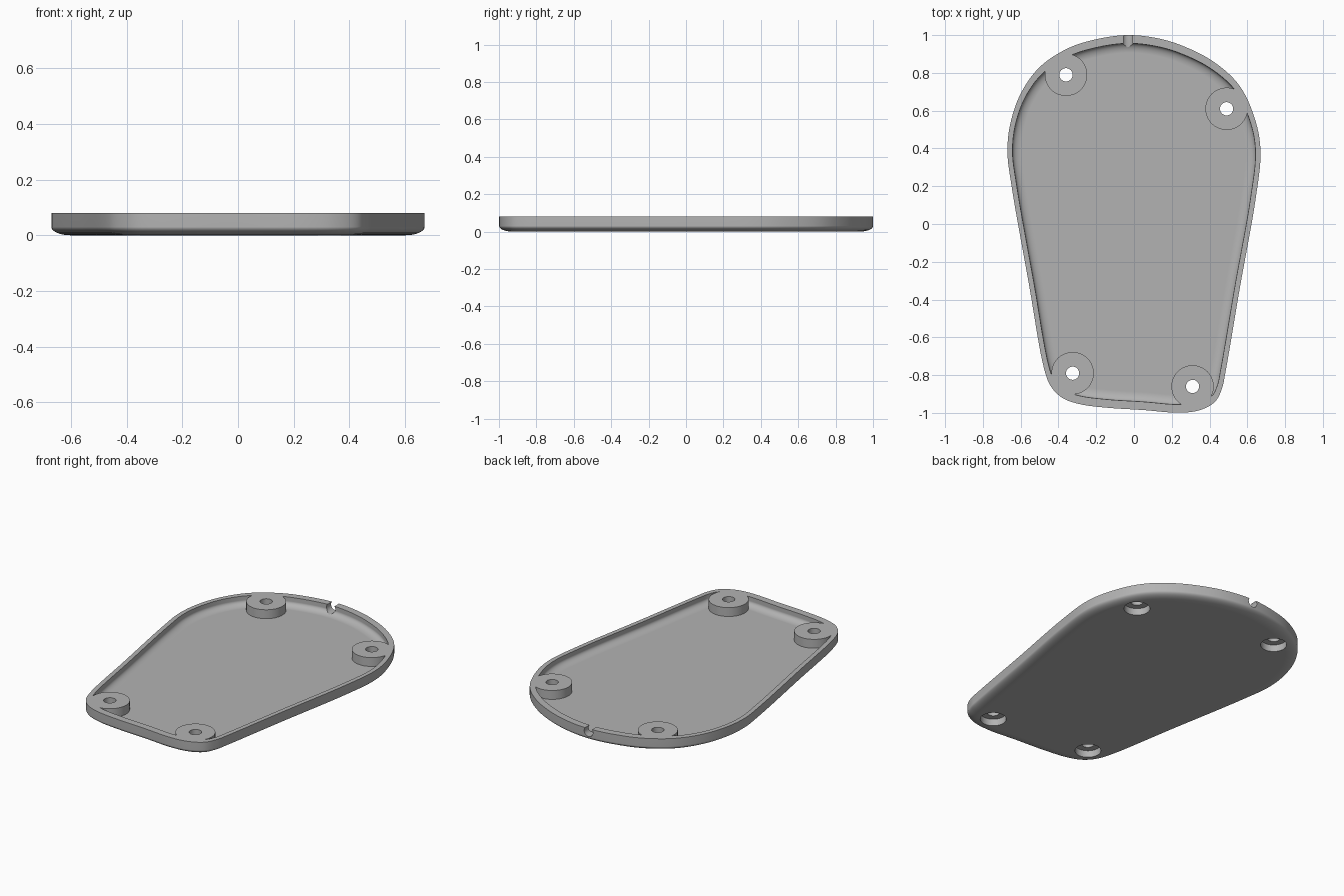
import bpy
import bmesh
import math
from mathutils import Vector

default = bpy.data.objects.get("Cube")
if default:
    bpy.data.objects.remove(default)

HEIGHT = 0.08
FLOOR = 0.025
CORNER_WIDTH, CORNER_HEIGHT = 0.07, 0.03

# Plan outline, anticlockwise from the middle of the back
OUTLINE = [Vector(p) for p in (
    (-.04, 1), (-.2, .978), (-.35, .93), (-.5, .83), (-.6, .69), (-.655, .53),
    (-.67, .38), (-.648, .2), (-.556, -.32), (-.475, -.77), (-.44, -.86),
    (-.38, -.92), (-.29, -.953), (-.15, -.972), (.05, -.985), (.24, -.999),
    (.35, -.985), (.43, -.94), (.466, -.87), (.485, -.78), (.56, -.34),
    (.645, .14), (.67, .38), (.645, .54), (.56, .73), (.42, .86),
    (.24, .95), (.1, .988))]
SCREWS = [(-.36, .79), (.49, .61), (-.325, -.79), (.31, -.86)]

grey = bpy.data.materials.new("grey plastic")
grey.use_nodes = True
grey.diffuse_color = (.45, .45, .45, 1)
grey.node_tree.nodes["Principled BSDF"].inputs["Base Color"].default_value = (.45, .45, .45, 1)


def smooth_loop(points, steps=7):
    """Closed centripetal spline through the points."""
    result = []
    count = len(points)
    for i in range(count):
        a, b, c, d = (points[(i + k) % count] for k in (-1, 0, 1, 2))
        t1 = (b - a).length ** .5
        t2 = t1 + (c - b).length ** .5
        t3 = t2 + (d - c).length ** .5
        for s in range(steps):
            t = t1 + (t2 - t1) * s / steps
            ab = a.lerp(b, t / t1)
            bc = b.lerp(c, (t - t1) / (t2 - t1))
            cd = c.lerp(d, (t - t2) / (t3 - t2))
            abc = ab.lerp(bc, t / t2)
            bcd = bc.lerp(cd, (t - t1) / (t3 - t1))
            result.append(abc.lerp(bcd, (t - t1) / (t2 - t1)))
    return result


loop = smooth_loop(OUTLINE)
normals = []
for i in range(len(loop)):
    along = loop[(i + 1) % len(loop)] - loop[i - 1]
    normals.append(Vector((-along.y, along.x)).normalized())


def wall(normal):
    """The rim is thicker at the front and back than at the sides."""
    return .027 + .017 * normal.y ** 2


def make_object(name, bm):
    bmesh.ops.recalc_face_normals(bm, faces=bm.faces)
    mesh = bpy.data.meshes.new(name)
    bm.to_mesh(mesh)
    bm.free()
    mesh.materials.append(grey)
    obj = bpy.data.objects.new(name, mesh)
    bpy.context.collection.objects.link(obj)
    return obj


def cylinder(name, radius, start, end, sides=64):
    start, end = Vector(start), Vector(end)
    axis = end - start
    bm = bmesh.new()
    bmesh.ops.create_cone(bm, cap_ends=True, segments=sides, radius1=radius,
                          radius2=radius, depth=axis.length)
    bm.transform(axis.to_track_quat('Z', 'Y').to_matrix().to_4x4())
    bmesh.ops.translate(bm, verts=bm.verts, vec=(start + end) / 2)
    return make_object(name, bm)


def combine(target, tool, operation):
    mod = target.modifiers.new(operation.lower(), 'BOOLEAN')
    mod.operation = operation
    mod.solver = 'EXACT'
    mod.object = tool
    bpy.context.view_layer.objects.active = target
    bpy.ops.object.modifier_apply(modifier=mod.name)
    bpy.data.objects.remove(tool)


# Tray shell: rounded outside, straight rim, rounded inside
angles = [math.pi / 2 * k / 8 for k in range(9)]
sections = [(False, CORNER_WIDTH * (1 - math.sin(a)), CORNER_HEIGHT * (1 - math.cos(a)))
            for a in angles]
sections += [(False, 0, HEIGHT), (True, 0, HEIGHT)]
sections += [(True, .05 * (1 - math.cos(a)), FLOOR + CORNER_HEIGHT * (1 - math.sin(a)))
             for a in angles]
bm = bmesh.new()
rings = []
for inner, inset, z in sections:
    ring = []
    for p, n in zip(loop, normals):
        q = p + n * (inset + (wall(n) if inner else 0))
        ring.append(bm.verts.new((q.x, q.y, z)))
    rings.append(ring)
for low, high in zip(rings, rings[1:]):
    for i in range(len(low)):
        bm.faces.new((low[i - 1], low[i], high[i], high[i - 1]))
bm.faces.new(rings[0])
bm.faces.new(rings[-1])
tray = make_object("cover_tray", bm)

# Screw bosses, with through holes and recesses for the screw heads below
for x, y in SCREWS:
    combine(tray, cylinder("screw_boss", .112, (x, y, .02), (x, y, HEIGHT)), 'UNION')
for x, y in SCREWS:
    combine(tray, cylinder("screw_hole", .035, (x, y, -.1), (x, y, .2), 32), 'DIFFERENCE')
    combine(tray, cylinder("head_recess", .073, (x, y, -.1), (x, y, .042)), 'DIFFERENCE')

# Cable notch through the back rim
combine(tray, cylinder("cable_notch", .03, (-.032, .9, .062), (-.032, 1.1, .062), 32),
        'DIFFERENCE')

# Smooth walls with crisp edges
bpy.ops.object.select_all(action='DESELECT')
tray.select_set(True)
bpy.context.view_layer.objects.active = tray
bpy.ops.object.shade_smooth_by_angle(angle=math.radians(30))
weighted = tray.modifiers.new("weighted normals", 'WEIGHTED_NORMAL')
weighted.keep_sharp = True
